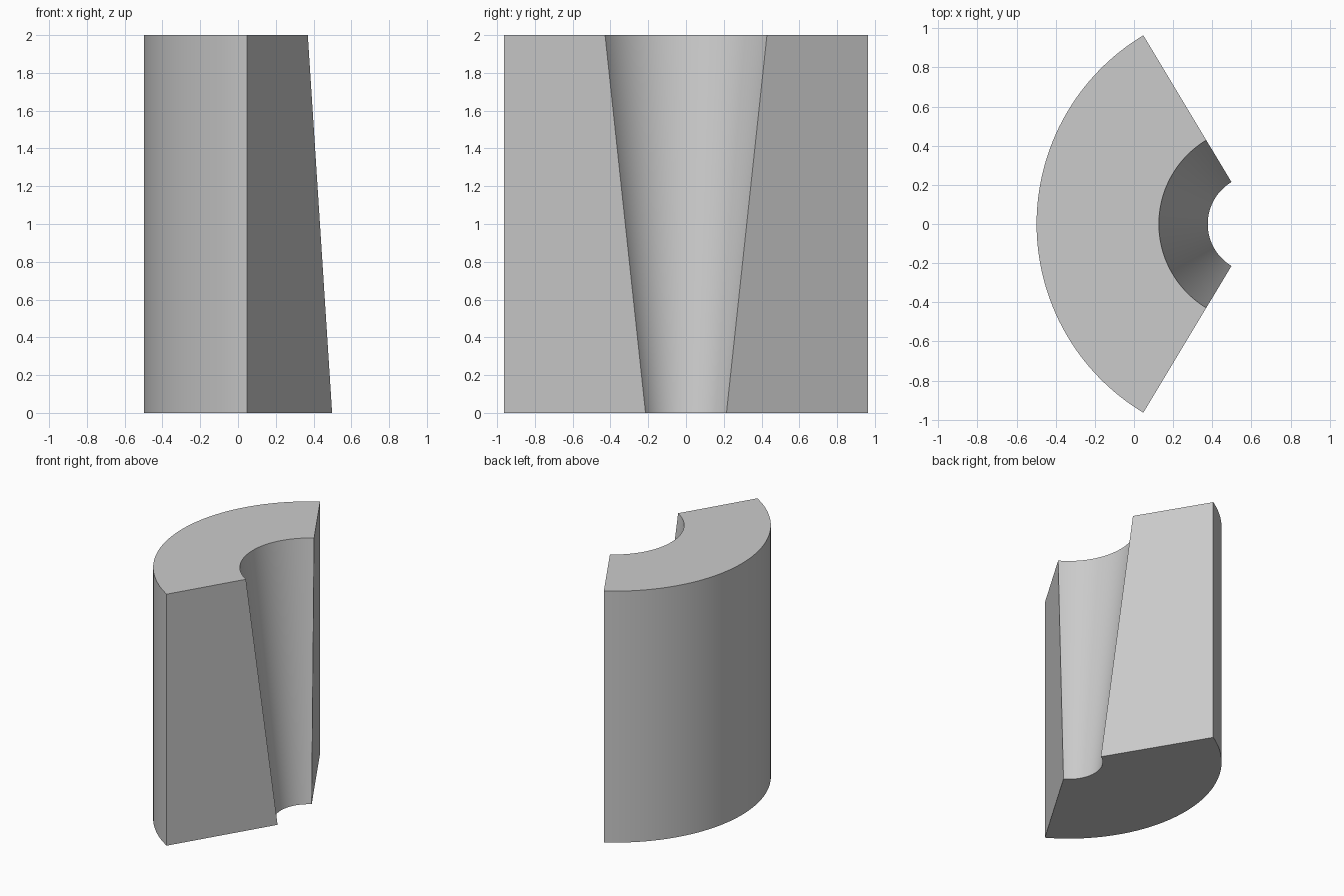
import bpy
import bmesh
from math import sin, cos, radians

cube = bpy.data.objects.get("Cube")
if cube:
    bpy.data.objects.remove(cube, do_unlink=True)

AXIS_X = 0.627            # axis shared by the outer wall and tapered bore
HALF_ANGLE = radians(59)
HEIGHT = 2.0
OUTER, BORE_TOP, BORE_BOTTOM = 1.125, 0.5, 0.25
STEPS = 64

grey = bpy.data.materials.new("plain grey")
grey.use_nodes = True
colour = (0.6, 0.6, 0.6, 1)
grey.diffuse_color = colour
grey.node_tree.nodes["Principled BSDF"].inputs["Base Color"].default_value = colour

bm = bmesh.new()


def arc(radius, z):
    """Row of vertices along one edge of the wedge."""
    angles = [HALF_ANGLE * (2 * i / STEPS - 1) for i in range(STEPS + 1)]
    return [bm.verts.new((AXIS_X - radius * cos(a), radius * sin(a), z)) for a in angles]


# Closed cross-section swept about the axis
section = [arc(OUTER, 0), arc(OUTER, HEIGHT), arc(BORE_TOP, HEIGHT), arc(BORE_BOTTOM, 0)]
for k in (0, 2):          # outer wall and bore
    a, b = section[k], section[k + 1]
    for i in range(STEPS):
        bm.faces.new((a[i], a[i + 1], b[i + 1], b[i])).smooth = True
for k in (1, 3):          # flat top and bottom
    bm.faces.new(section[k] + section[(k + 1) % 4][::-1])
for end in (0, -1):       # flat radial sides
    bm.faces.new([row[end] for row in section])
bmesh.ops.recalc_face_normals(bm, faces=bm.faces)

mesh = bpy.data.meshes.new("tapered_wedge")
bm.to_mesh(mesh)
bm.free()
mesh.materials.append(grey)
wedge = bpy.data.objects.new("tapered_wedge", mesh)
bpy.context.collection.objects.link(wedge)

# Smooth curved walls with crisp edges
bpy.ops.object.select_all(action="DESELECT")
wedge.select_set(True)
bpy.context.view_layer.objects.active = wedge
bpy.ops.object.shade_smooth_by_angle(angle=radians(30))
